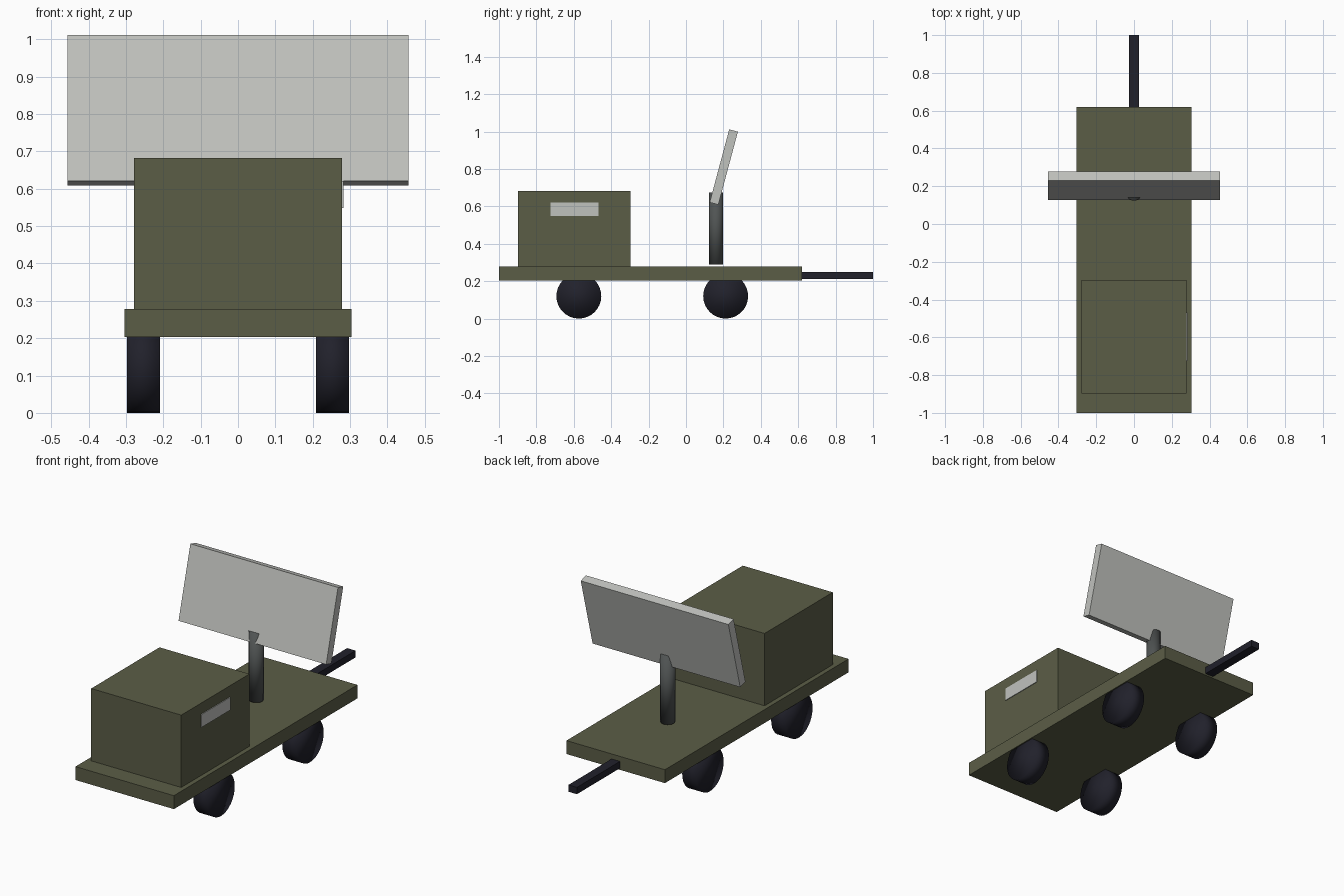
import bpy
from math import radians

if "Cube" in bpy.data.objects:
    bpy.data.objects.remove(bpy.data.objects["Cube"], do_unlink=True)


def material(name, rgb):
    mat = bpy.data.materials.new(name)
    mat.use_nodes = True
    color = (*rgb, 1)
    mat.diffuse_color = color
    mat.node_tree.nodes["Principled BSDF"].inputs["Base Color"].default_value = color
    return mat


olive = material("olive paint", (0.105, 0.11, 0.062))
light_grey = material("light grey", (0.53, 0.54, 0.515))
steel = material("dark steel", (0.08, 0.088, 0.087))
rubber = material("black rubber", (0.015, 0.015, 0.024))


def box(name, lo, hi, mat):
    """Box spanning two opposite corners."""
    bpy.ops.mesh.primitive_cube_add(
        size=1, location=[(a + b) / 2 for a, b in zip(lo, hi)])
    obj = bpy.context.object
    obj.name = name
    obj.scale = [b - a for a, b in zip(lo, hi)]
    bpy.ops.object.transform_apply(location=False, rotation=False, scale=True)
    obj.data.materials.append(mat)
    return obj


def cylinder(name, radius, depth, location, mat, rotation=(0, 0, 0)):
    """Cylinder with soft shading running over its caps."""
    bpy.ops.mesh.primitive_cylinder_add(
        vertices=32, radius=radius, depth=depth, location=location, rotation=rotation)
    obj = bpy.context.object
    obj.name = name
    obj.data.materials.append(mat)
    bpy.ops.object.shade_smooth()
    return obj


# Trailer bed, equipment cabin and tow bar
box("deck", (-0.304, -1, 0.203), (0.304, 0.62, 0.278), olive)
box("cabin", (-0.278, -0.898, 0.278), (0.278, -0.296, 0.682), olive)
box("tow_bar", (-0.026, 0.62, 0.212), (0.026, 1, 0.25), rubber)

# Vent plate on the left wall only
box("vent", (0.274, -0.725, 0.548), (0.282, -0.468, 0.62), light_grey)

# Mast and tilted flat panel
cylinder("mast", 0.038, 0.384, (0, 0.161, 0.482), steel)
panel = box("panel", (-0.456, 0.178, 0.608), (0.456, 0.226, 1.012), light_grey)
panel.rotation_euler.x = radians(-15)

# Four wheels
for side, x in (("left", 0.253), ("right", -0.253)):
    for end, y in (("front", -0.573), ("rear", 0.212)):
        cylinder(f"{end}_{side}_wheel", 0.12, 0.088, (x, y, 0.12), rubber,
                 (0, radians(90), 0))
